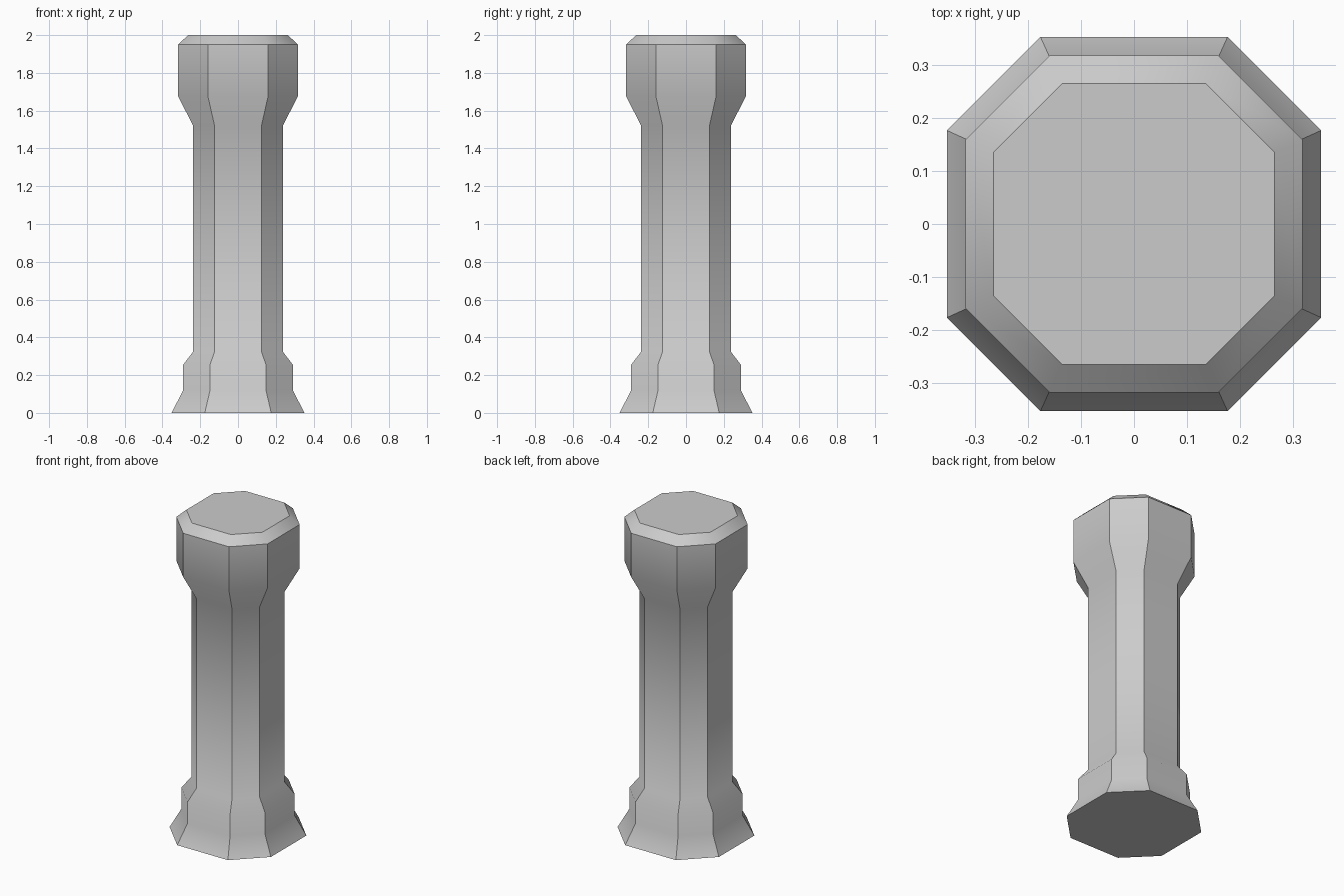
import bpy, bmesh

if "Cube" in bpy.data.objects:
    bpy.data.objects.remove(bpy.data.objects["Cube"])

# (height, half width, half length of the straight sides)
PROFILE = [(0, 0.352, 0.176), (0.12, 0.29, 0.148), (0.255, 0.29, 0.148),
           (0.325, 0.237, 0.124), (1.52, 0.237, 0.124), (1.675, 0.317, 0.159),
           (1.95, 0.317, 0.159), (2.0, 0.264, 0.135)]


def octagon(bm, z, w, c):
    pts = [(w, -c), (w, c), (c, w), (-c, w), (-w, c), (-w, -c), (-c, -w), (c, -w)]
    return [bm.verts.new((x, y, z)) for x, y in pts]


# Octagonal pillar: stacked rings joined by quads, with end caps
bm = bmesh.new()
rings = [octagon(bm, *p) for p in PROFILE]
for a, b in zip(rings, rings[1:]):
    for i in range(8):
        j = (i + 1) % 8
        bm.faces.new((a[i], a[j], b[j], b[i]))
bm.faces.new(rings[0][::-1])
bm.faces.new(rings[-1])

# Smooth along the height, crisp at the corners and the cap rims
for f in bm.faces:
    f.smooth = True
for e in bm.edges:
    z0, z1 = sorted(v.co.z for v in e.verts)
    if z1 - z0 > 0.001:
        e.smooth = z0 > 1.9
    else:
        e.smooth = 0.01 < z0 < 1.9

mesh = bpy.data.meshes.new("pillar")
bm.to_mesh(mesh)
bm.free()
bpy.context.collection.objects.link(bpy.data.objects.new("pillar", mesh))
